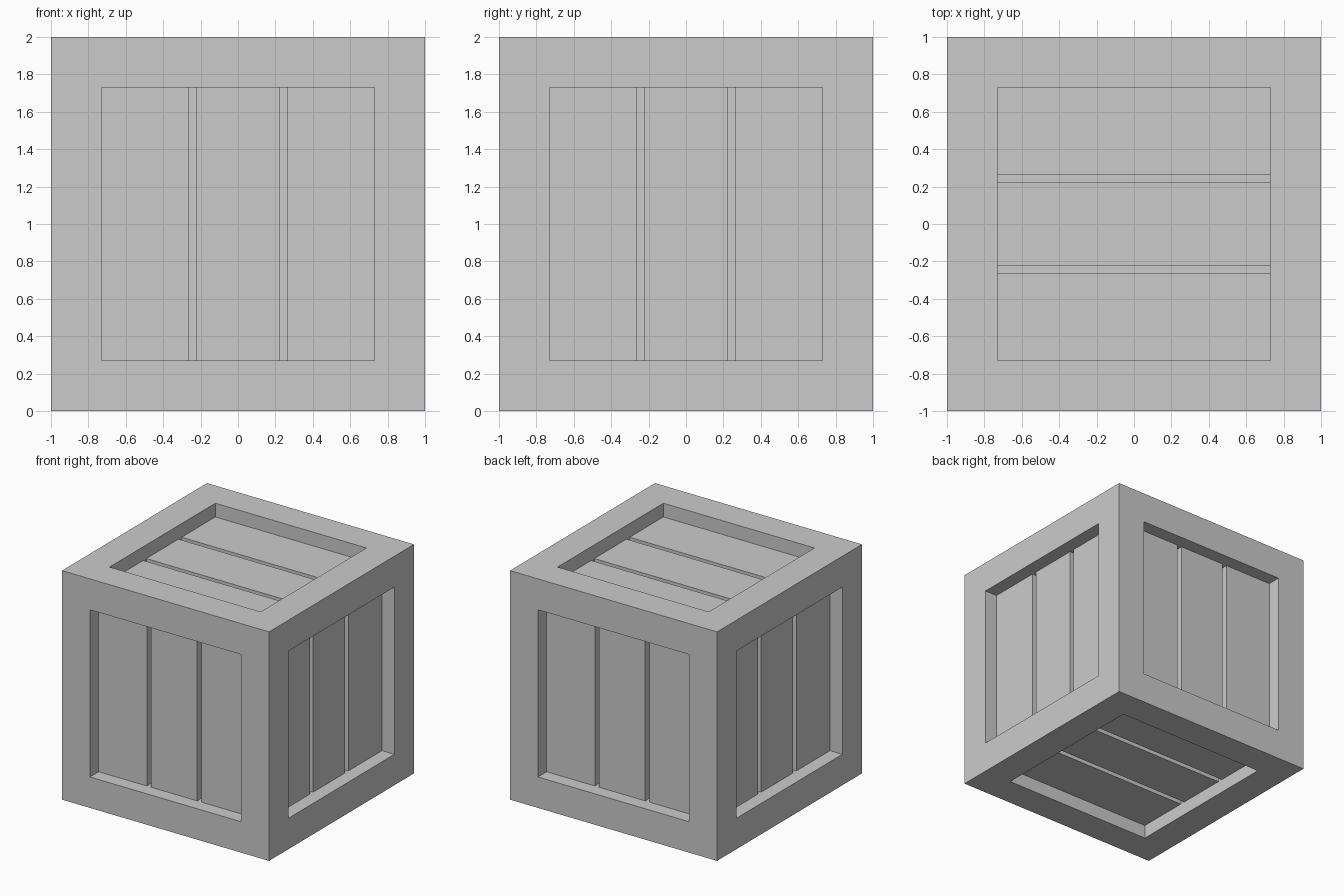
import bpy, bmesh
from mathutils import Vector

if "Cube" in bpy.data.objects:
    bpy.data.objects.remove(bpy.data.objects["Cube"])

BORDER = 0.27                     # width of the frame on each face
RECESS = 0.12                     # planks sit this far behind the frame
GROOVE_IN, GROOVE_OUT, GROOVE_DEPTH = 0.222, 0.265, 0.06

bm = bmesh.new()
bmesh.ops.create_cube(bm, size=2)

# Frame border, then recessed panel on all six faces
panels = list(bm.faces)
bmesh.ops.inset_individual(bm, faces=panels, thickness=BORDER, use_even_offset=True)
bmesh.ops.inset_individual(bm, faces=panels, thickness=0, depth=-RECESS)


def split_axis(normal):
    """Direction across the planks for a panel with this normal."""
    return Vector((1, 0, 0)) if abs(normal.y) > 0.5 else Vector((0, 1, 0))


# Split every panel into three planks with two narrow grooves
bm.normal_update()
grooves = []
for panel in panels:
    normal = panel.normal.copy()
    axis = split_axis(normal)
    pieces = [panel]
    for pos in (-GROOVE_OUT, -GROOVE_IN, GROOVE_IN, GROOVE_OUT):
        edges = {e for f in pieces for e in f.edges}
        verts = {v for f in pieces for v in f.verts}
        bmesh.ops.bisect_plane(bm, geom=pieces + list(edges) + list(verts),
                               plane_co=axis * pos, plane_no=axis)
        pieces = [f for f in bm.faces if f.normal.dot(normal) > 0.99
                  and abs(f.calc_center_median().dot(normal) - (1 - RECESS)) < 1e-3]
    grooves += [f for f in pieces
                if GROOVE_IN < abs(f.calc_center_median().dot(axis)) < GROOVE_OUT]

# Sink the grooves between planks
bmesh.ops.inset_individual(bm, faces=grooves, thickness=0, depth=-GROOVE_DEPTH)
bmesh.ops.translate(bm, verts=bm.verts, vec=(0, 0, 1))
bmesh.ops.recalc_face_normals(bm, faces=bm.faces)

mesh = bpy.data.meshes.new("crate")
bm.to_mesh(mesh)
bm.free()
bpy.context.collection.objects.link(bpy.data.objects.new("crate", mesh))
